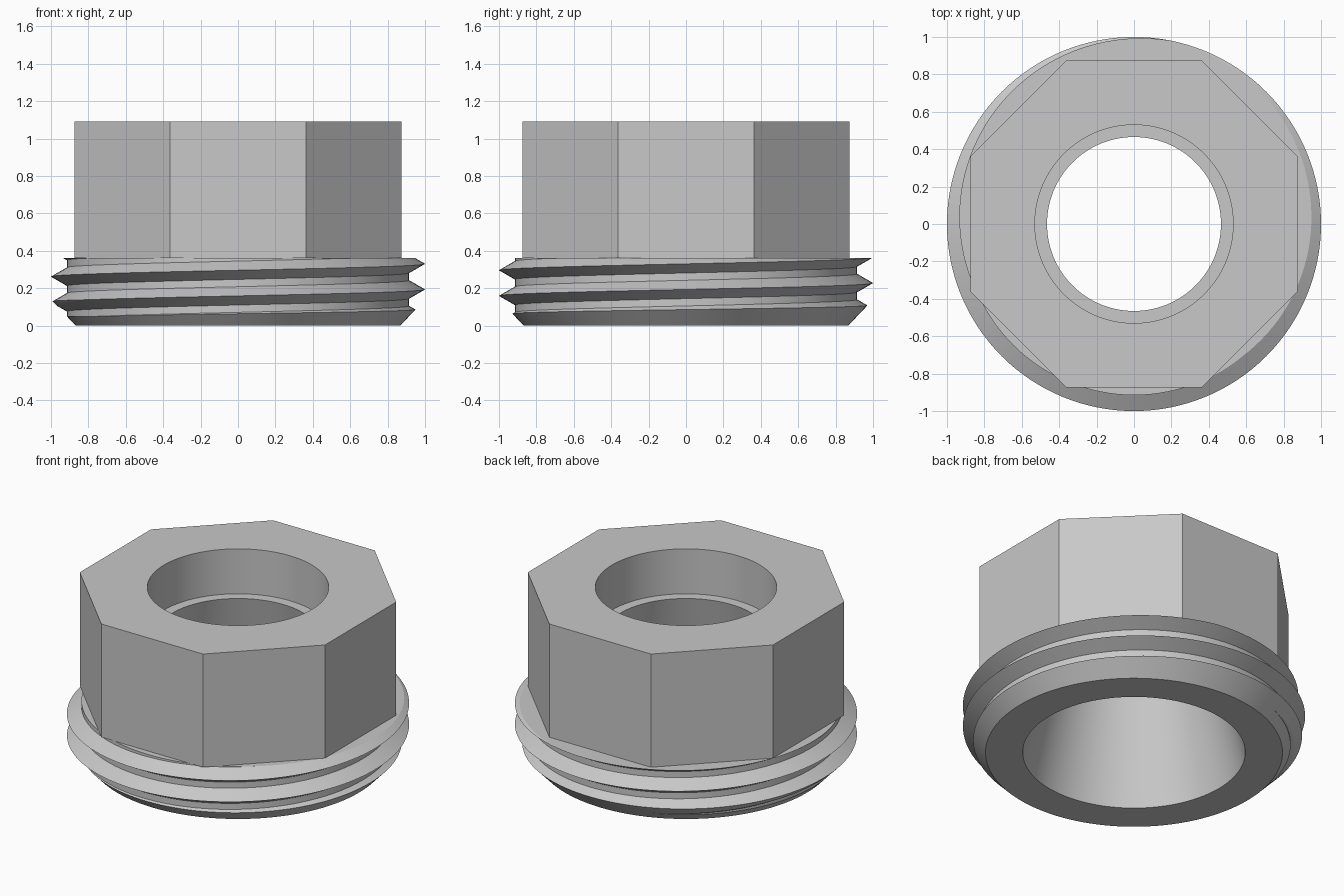
import bpy, bmesh
from math import sin, cos, pi, radians

if "Cube" in bpy.data.objects:
    bpy.data.objects.remove(bpy.data.objects["Cube"], do_unlink=True)

SEG = 128
COLLAR_TOP, LEDGE, HEAD_TOP = 0.36, 0.80, 1.09
ROOT, CREST, PITCH, FLANK = 0.915, 1.0, 0.137, 0.049

metal = bpy.data.materials.new("grey metal")
metal.use_nodes = True
metal.diffuse_color = (0.58, 0.58, 0.58, 1)
metal.node_tree.nodes["Principled BSDF"].inputs["Base Color"].default_value = metal.diffuse_color


def ring(bm, r, z, n=SEG, turn=0.0):
    return [bm.verts.new((r * cos(turn + 2 * pi * i / n), r * sin(turn + 2 * pi * i / n), z))
            for i in range(n)]


def wall(bm, low, high, inward=False):
    for i in range(len(low)):
        j = (i + 1) % len(low)
        quad = [low[i], low[j], high[j], high[i]]
        bm.faces.new(quad[::-1] if inward else quad)


def loop_edges(bm, verts):
    edges = []
    for a, b in zip(verts, verts[1:] + verts[:1]):
        edges.append(bm.edges.get((a, b)) or bm.edges.new((a, b)))
    return edges


def flat_ring(bm, edges, up):
    """Fill a flat band between two closed loops, facing up or down."""
    made = bmesh.ops.triangle_fill(bm, edges=edges, use_beauty=True)["geom"]
    for f in made:
        if isinstance(f, bmesh.types.BMFace):
            f.normal_update()
            if (f.normal.z > 0) != up:
                f.normal_flip()


def finish(bm, name):
    mesh = bpy.data.meshes.new(name)
    bm.to_mesh(mesh)
    bm.free()
    mesh.materials.append(metal)
    obj = bpy.data.objects.new(name, mesh)
    bpy.context.collection.objects.link(obj)
    bpy.ops.object.select_all(action="DESELECT")
    obj.select_set(True)
    bpy.context.view_layer.objects.active = obj
    bpy.ops.object.shade_smooth_by_angle(angle=radians(12))


# Threaded collar: a right-handed helix trimmed by the lead-in chamfer
def chamfer(z):
    return 0.868 + 0.95 * z


def thread(z, crest_z):
    off = abs((z - crest_z + PITCH / 2) % PITCH - PITCH / 2)
    return max(ROOT, CREST - (CREST - ROOT) * off / FLANK)


def thread_column(angle):
    crest_z = 0.33 + PITCH * angle / (2 * pi)
    marks = [0.0]
    for k in range(-4, 2):
        for step in (-FLANK, 0, FLANK):
            marks.append(min(max(crest_z + k * PITCH + step, 0), COLLAR_TOP))
    marks.append(COLLAR_TOP)
    heights = [marks[0]]
    for a, b in zip(marks, marks[1:]):
        # extra point where the chamfer cuts this stretch of the profile
        da = chamfer(a) - thread(a, crest_z)
        db = chamfer(b) - thread(b, crest_z)
        f = da / (da - db) if da * db < 0 else 0.5
        heights += [a + (b - a) * f, b]
    return [(min(chamfer(z), thread(z, crest_z)), z) for z in heights]


bm = bmesh.new()
columns = []
for i in range(SEG + 1):
    t = 2 * pi * i / SEG
    columns.append([bm.verts.new((r * cos(t), r * sin(t), z)) for r, z in thread_column(t)])
for left, right in zip(columns, columns[1:]):
    for k in range(len(left) - 1):
        bm.faces.new((left[k], right[k], right[k + 1], left[k + 1]))
bmesh.ops.remove_doubles(bm, verts=bm.verts[:], dist=0.0001)
rims = [e for e in bm.edges if e.is_boundary]
for z, radius, up in ((0, 0.65, False), (COLLAR_TOP, 0.85, True)):
    rim = [e for e in rims if all(abs(v.co.z - z) < 0.0002 for v in e.verts)]
    flat_ring(bm, rim + loop_edges(bm, ring(bm, radius, z)), up)
finish(bm, "threaded_collar")

# Octagonal head with an open top
bm = bmesh.new()
corner = 0.875 / cos(pi / 8)
base = ring(bm, corner, COLLAR_TOP, 8, pi / 8)
top = ring(bm, corner, HEAD_TOP, 8, pi / 8)
wall(bm, base, top)
flat_ring(bm, loop_edges(bm, base) + loop_edges(bm, ring(bm, 0.85, COLLAR_TOP)), False)
flat_ring(bm, loop_edges(bm, top) + loop_edges(bm, ring(bm, 0.53, HEAD_TOP)), True)
finish(bm, "octagonal_head")

# Bore: tapered below, a narrow ledge, then a straight socket
bm = bmesh.new()
profile = ((0.65, 0), (0.465, LEDGE), (0.53, LEDGE), (0.53, HEAD_TOP))
rings = [ring(bm, r, z) for r, z in profile]
for low, high in zip(rings, rings[1:]):
    wall(bm, low, high, inward=True)
finish(bm, "bore")
